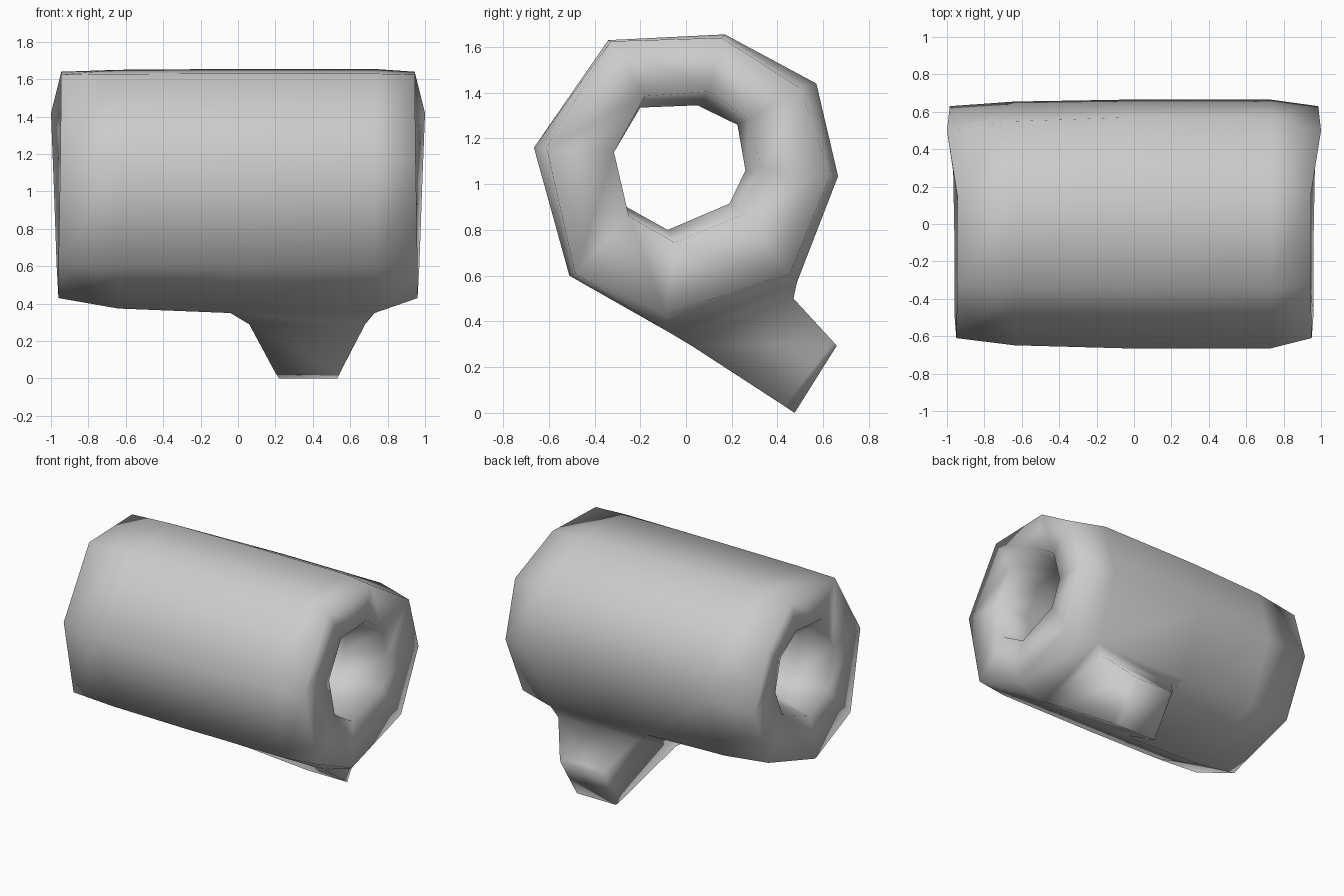
import bpy, bmesh

if "Cube" in bpy.data.objects:
    bpy.data.objects.remove(bpy.data.objects["Cube"])

# Cross-sections (y, z), clockwise seen from the right
BODY = [(-0.34, 1.63), (0.17, 1.655), (0.57, 1.44), (0.665, 1.035),
        (0.485, 0.57), (-0.07, 0.35), (-0.51, 0.60), (-0.665, 1.16)]
END = [(-0.33, 1.625), (0.155, 1.64), (0.50, 1.42), (0.63, 1.035),
       (0.455, 0.61), (-0.09, 0.43), (-0.485, 0.61), (-0.61, 1.16)]
RIM = [(-0.18, 1.385), (0.10, 1.405), (0.275, 1.285), (0.335, 1.06),
       (0.255, 0.87), (-0.05, 0.745), (-0.25, 0.86), (-0.315, 1.14)]
BORE = [(-0.20, 1.335), (0.05, 1.345), (0.225, 1.26), (0.26, 1.06),
        (0.19, 0.915), (-0.08, 0.80), (-0.26, 0.90), (-0.315, 1.14)]
END_X = [0.945, 0.945, 1.0, 0.985, 0.97, 0.96, 0.96, 0.95]

bm = bmesh.new()


def mix(a, b, t):
    return [(p[0] + (q[0] - p[0]) * t, p[1] + (q[1] - p[1]) * t) for p, q in zip(a, b)]


def ring(profile, xs):
    if not isinstance(xs, list):
        xs = [xs] * len(profile)
    return [bm.verts.new((x, y, z)) for x, (y, z) in zip(xs, profile)]


def bridge(a, b, skip=None):
    n = len(a)
    for i in range(n):
        if i != skip:
            j = (i + 1) % n
            bm.faces.new((a[i], a[j], b[j], b[i]))


# Tube: outer skin left to right, then back through the bore
shoulder = mix(BODY, END, 0.3)
rings = [ring(END, [-x for x in END_X]), ring(shoulder, -0.64),
         ring(BODY, -0.04), ring(BODY, 0.73), ring(END, END_X),
         ring(RIM, 0.94), ring(BORE, 0.68), ring(BORE, -0.68), ring(RIM, -0.94)]
for k, r in enumerate(rings):
    bridge(r, rings[(k + 1) % len(rings)], skip=4 if k == 2 else None)

# Lug: grows out of the open panel on the lower rear side
loop = [rings[2][5], rings[3][5], rings[3][4], rings[2][4]]
for x0, x1, low, high in [(0.06, 0.68, (0.03, 0.29), (0.47, 0.50)),
                          (0.20, 0.545, (0.43, 0.03), (0.645, 0.31)),
                          (0.22, 0.53, (0.475, 0.0), (0.66, 0.295))]:
    new = [bm.verts.new((x, *p)) for x, p in
           ((x0, low), (x1, low), (x1, high), (x0, high))]
    bridge(loop, new)
    loop = new
bm.faces.new(loop)

bmesh.ops.recalc_face_normals(bm, faces=bm.faces)
for f in bm.faces:
    f.smooth = True
mesh = bpy.data.meshes.new("tube_with_lug")
bm.to_mesh(mesh)
bm.free()
bpy.context.collection.objects.link(bpy.data.objects.new("tube_with_lug", mesh))
